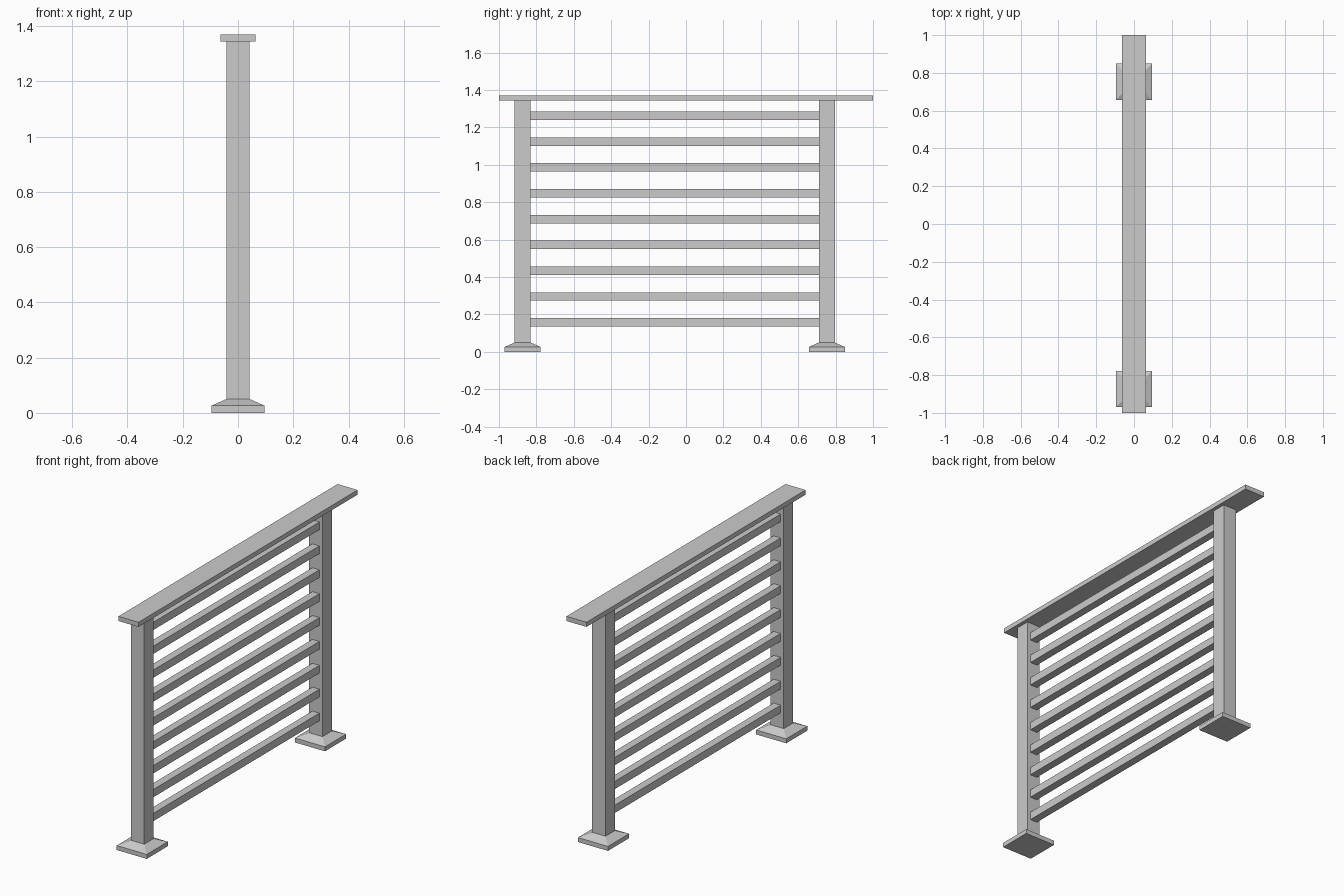
import bpy, bmesh

if "Cube" in bpy.data.objects:
    bpy.data.objects.remove(bpy.data.objects["Cube"])

POST_Y = (-0.874, 0.753)   # post centres along the railing
POST_H = 0.0425            # half width of a post
BASE_H = 0.096             # half width of a base plate


def make_object(name, bm):
    bmesh.ops.recalc_face_normals(bm, faces=bm.faces)
    mesh = bpy.data.meshes.new(name)
    bm.to_mesh(mesh)
    bm.free()
    obj = bpy.data.objects.new(name, mesh)
    bpy.context.collection.objects.link(obj)
    return obj


def box(name, x, y, z):
    """Box spanning the (min, max) range on each axis."""
    bm = bmesh.new()
    bmesh.ops.create_cube(bm, size=1)
    for v in bm.verts:
        for i, (lo, hi) in enumerate((x, y, z)):
            v.co[i] = hi if v.co[i] > 0 else lo
    return make_object(name, bm)


def stepped_square(name, cy, rings):
    """Stack of square rings (half width, z), capped at both ends."""
    bm = bmesh.new()
    loops = [[bm.verts.new((sx * h, cy + sy * h, z))
              for sx, sy in ((-1, -1), (1, -1), (1, 1), (-1, 1))]
             for h, z in rings]
    for a, b in zip(loops, loops[1:]):
        for i in range(4):
            j = (i + 1) % 4
            bm.faces.new((a[i], a[j], b[j], b[i]))
    bm.faces.new(loops[0][::-1])
    bm.faces.new(loops[-1])
    return make_object(name, bm)


# Posts with bevelled base plates
for side, cy in zip(("front", "back"), POST_Y):
    box(f"{side}_post", (-POST_H, POST_H), (cy - POST_H, cy + POST_H), (0.05, 1.343))
    stepped_square(f"{side}_base_plate", cy,
                   [(BASE_H, 0), (BASE_H, 0.026), (POST_H, 0.05)])

# Flat handrail
box("handrail", (-0.064, 0.064), (-1, 1), (1.343, 1.37))

# Nine horizontal bars between the posts
for i in range(9):
    z = 0.158 + i * 0.138
    box(f"bar_{i + 1}", (-0.0225, 0.0225),
        (POST_Y[0] + POST_H, POST_Y[1] - POST_H), (z - 0.0225, z + 0.0225))
